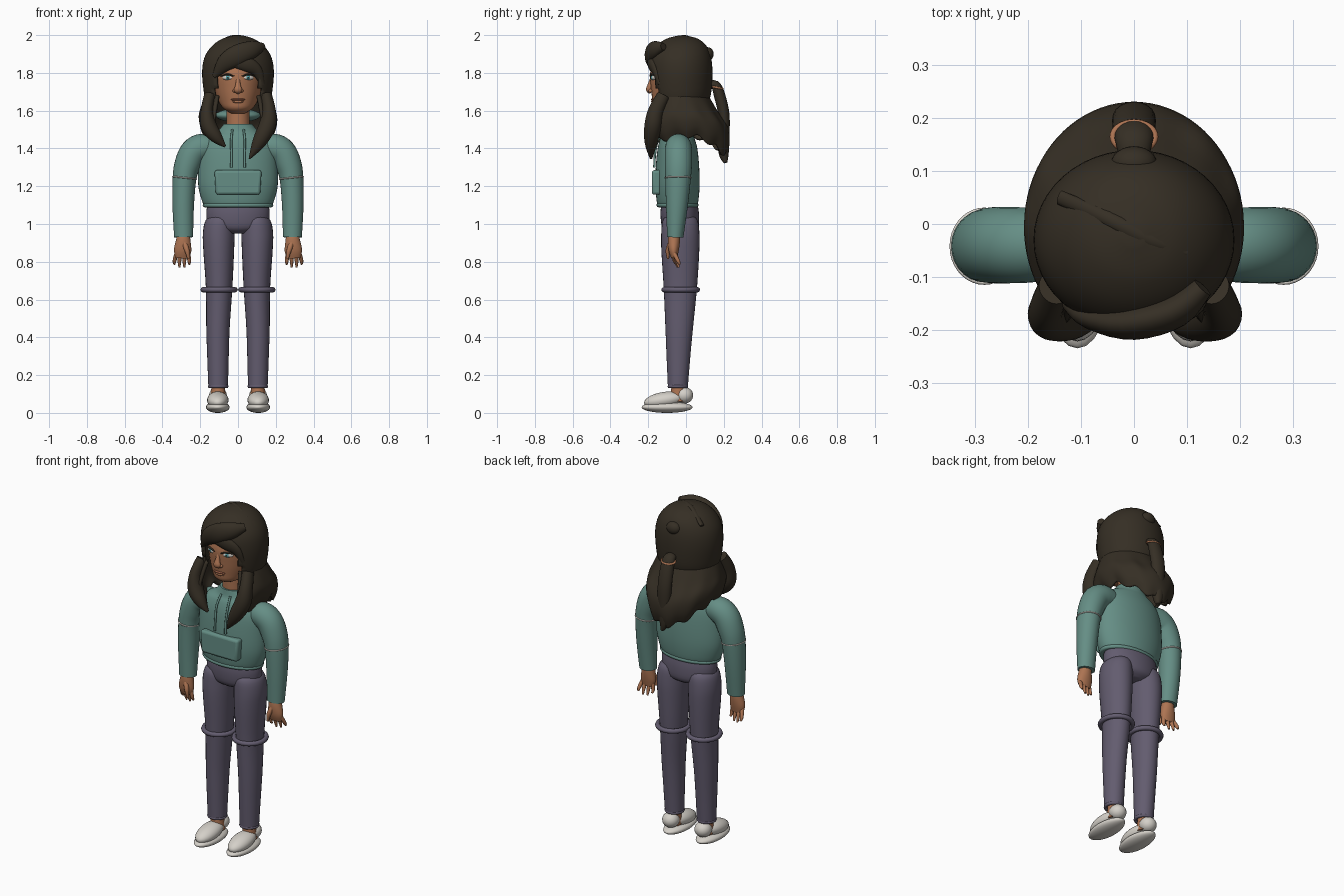
import bpy, bmesh, math
from mathutils import Vector

if "Cube" in bpy.data.objects:
    bpy.data.objects.remove(bpy.data.objects["Cube"])


def material(name, r, g, b):
    m = bpy.data.materials.new(name)
    m.use_nodes = True
    m.diffuse_color = (r, g, b, 1)
    m.node_tree.nodes["Principled BSDF"].inputs["Base Color"].default_value = (r, g, b, 1)
    return m


HAIR = material("dark brown hair", .036, .028, .018)
SKIN = material("warm skin", .42, .175, .085)
TEAL = material("teal cloth", .13, .27, .235)
PANTS = material("purple grey cloth", .125, .108, .16)
WHITE = material("off white", .66, .63, .58)
IRIS = material("blue green iris", .08, .33, .36)
LIP = material("lip brown", .29, .1, .055)
made = []


def finish(name, bm, mat):
    bmesh.ops.recalc_face_normals(bm, faces=bm.faces)
    me = bpy.data.meshes.new(name)
    bm.to_mesh(me)
    bm.free()
    me.materials.append(mat)
    ob = bpy.data.objects.new(name, me)
    bpy.context.collection.objects.link(ob)
    made.append(ob)
    return ob


def spline(points, steps):
    """Catmull-Rom through points of any dimension."""
    out = []
    for i in range(len(points) - 1):
        p0, p1 = points[max(i - 1, 0)], points[i]
        p2, p3 = points[i + 1], points[min(i + 2, len(points) - 1)]
        for k in range(steps):
            t = k / steps
            out.append([b + .5 * t * (c - a + t * (2*a - 5*b + 4*c - d + t * (3*(b - c) + d - a)))
                        for a, b, c, d in zip(p0, p1, p2, p3)])
    return out + [list(points[-1])]


def tube(name, points, mat, n=24, steps=4, ref=(0, 1, 0), flat=False, drop=None):
    """Skin a path of (x, y, z, half width, half depth along ref)."""
    pts = spline(points, steps)
    bm, rings = bmesh.new(), []
    for i, p in enumerate(pts):
        t = Vector(pts[min(i + 1, len(pts) - 1)][:3]) - Vector(pts[max(i - 1, 0)][:3])
        t = Vector((0, 0, 1)) if flat else t.normalized()
        u = Vector(ref)
        u = (u - t * u.dot(t)).normalized()
        v = t.cross(u)
        a, b = max(p[3], .001), max(p[4], .001)
        angles = [math.tau * k / n for k in range(n)]
        rings.append([bm.verts.new(Vector(p[:3]) + v * a * math.cos(q) + u * b * math.sin(q))
                      for q in angles])
    for r, s in zip(rings, rings[1:]):
        for k in range(n):
            bm.faces.new((r[k], r[(k + 1) % n], s[(k + 1) % n], s[k]))
    bm.faces.new(rings[0])
    bm.faces.new(rings[-1])
    if drop:
        bmesh.ops.delete(bm, geom=[f for f in bm.faces if drop(f)], context='FACES')
    return finish(name, bm, mat)


def ball(name, loc, size, mat, rot=(0, 0, 0)):
    bm = bmesh.new()
    bmesh.ops.create_uvsphere(bm, u_segments=24, v_segments=14, radius=1)
    ob = finish(name, bm, mat)
    ob.location, ob.scale, ob.rotation_euler = loc, size, rot
    return ob


def ring(name, loc, rx, ry, thick, mat, rot=(0, 0, 0)):
    bm, n, m = bmesh.new(), 36, 8
    grid = [[bm.verts.new(((rx + thick * math.cos(q)) * math.cos(p),
                           (ry + thick * math.cos(q)) * math.sin(p), thick * math.sin(q)))
             for q in [math.tau * j / m for j in range(m)]]
            for p in [math.tau * i / n for i in range(n)]]
    for i in range(n):
        for j in range(m):
            g, h = grid[i], grid[(i + 1) % n]
            bm.faces.new((g[j], h[j], h[(j + 1) % m], g[(j + 1) % m]))
    ob = finish(name, bm, mat)
    ob.location, ob.rotation_euler = loc, rot


# Hoodie body, hem, pocket, hood and drawstrings
tube("hoodie_body", [(0, -.045, 1.09, .172, .1), (0, -.045, 1.12, .19, .11), (0, -.045, 1.2, .21, .117),
     (0, -.045, 1.3, .21, .115), (0, -.045, 1.4, .2, .105), (0, -.045, 1.46, .165, .088),
     (0, -.042, 1.49, .11, .075), (0, -.04, 1.53, .075, .07)], TEAL, 40, flat=True)
ring("hoodie_hem", (0, -.045, 1.1), .175, .1, .012, TEAL)
bm = bmesh.new()
bmesh.ops.create_cube(bm, size=1)
for v in bm.verts:
    v.co = (v.co.x * (.25 if v.co.z > 0 else .235), v.co.y * .05, v.co.z * .13)
pocket = finish("front_pocket", bm, TEAL)
pocket.location = (0, -.156, 1.22)
bevel = pocket.modifiers.new("round", 'BEVEL')
bevel.width, bevel.segments = .014, 3
ball("hood", (0, .085, 1.575), (.12, .09, .036), TEAL)

# Neck, head and face
tube("neck", [(0, -.04, 1.48, .062, .06), (0, -.045, 1.66, .06, .06)], SKIN, flat=True)
tube("head", [(0, -.085, 1.585, .035, .045), (0, -.085, 1.61, .075, .083), (0, -.057, 1.65, .103, .12),
     (0, -.04, 1.72, .125, .146), (0, -.04, 1.8, .13, .15), (0, -.04, 1.9, .1, .12)], SKIN, 32, flat=True)
tube("nose", [(0, -.178, 1.78, .01, .008), (0, -.19, 1.74, .013, .012), (0, -.197, 1.71, .022, .014),
     (0, -.185, 1.695, .012, .008)], SKIN)
ball("upper_lip", (0, -.174, 1.659, ), (.037, .012, .007), LIP)
ball("lower_lip", (0, -.172, 1.648), (.03, .013, .008), SKIN)

# Hair cap with a face opening
ball_top = [(0, -.03, 1.645, .168, .15), (0, -.03, 1.7, .181, .164), (0, -.03, 1.8, .19, .17),
            (0, -.03, 1.88, .178, .163), (0, -.025, 1.94, .14, .135), (0, -.02, 1.98, .085, .085),
            (0, -.02, 1.998, .02, .02)]


def face_opening(f):
    c = f.calc_center_median()
    return len(f.verts) > 4 and c.z < 1.7 or (c.y < -.09 and abs(c.x) < .12 and c.z < 1.83)


cap = tube("hair_cap", ball_top, HAIR, 48, 5, flat=True, drop=face_opening)
cap.modifiers.new("thickness", 'SOLIDIFY').thickness = .014

# Long hair flaring over the shoulders, open at the front
rows = spline([(0, .165, -.17, .11), (.3, .187, -.205, .165), (.55, .2, -.228, .215),
               (.8, .192, -.215, .222), (1, .17, -.19, .205)], 4)
bm, grid, N = bmesh.new(), [], 64
for i in range(N + 1):
    a = .66 + (math.tau - 1.32) * i / N
    c = math.cos(a)
    low = 1.47 - .11 * max(0, -c) ** 2 - .03 * max(0, c) + .014 * math.sin(11 * a)
    grid.append([bm.verts.new((rx * math.sin(a), (f + b) / 2 - (b - f) / 2 * c, 1.68 + (low - 1.68) * t))
                 for t, rx, f, b in rows])
for g, h in zip(grid, grid[1:]):
    for j in range(len(rows) - 1):
        bm.faces.new((g[j], h[j], h[j + 1], g[j + 1]))
long_hair = finish("long_hair", bm, HAIR)
solid = long_hair.modifiers.new("thickness", 'SOLIDIFY')
solid.thickness, solid.offset = .016, 0

# Front locks, fringe and crown strands
tube("left_lock", [(.15, -.12, 1.68, .03, .035), (.165, -.16, 1.6, .035, .04), (.155, -.175, 1.52, .045, .045),
     (.11, -.185, 1.43, .036, .034), (.06, -.185, 1.345, .004, .006)], HAIR)
tube("right_lock", [(-.15, -.12, 1.68, .03, .035), (-.165, -.16, 1.6, .032, .04), (-.155, -.175, 1.52, .042, .045),
     (-.115, -.185, 1.46, .033, .034), (-.068, -.185, 1.41, .006, .008)], HAIR)
tube("swept_fringe", [(.13, -.12, 1.94, .02, .02), (.08, -.165, 1.925, .045, .03), (0, -.187, 1.895, .055, .032),
     (-.07, -.177, 1.85, .045, .025), (-.125, -.15, 1.78, .012, .014)], HAIR)
tube("side_fringe", [(-.02, -.185, 1.87, .04, .02), (.05, -.18, 1.845, .04, .022), (.1, -.16, 1.81, .03, .02),
     (.13, -.135, 1.74, .012, .014)], HAIR)
tube("crown_strand", [(-.14, .05, 1.925, .008, .014), (-.05, .01, 1.982, .012, .016),
     (.03, -.03, 1.985, .012, .016), (.1, -.055, 1.965, .004, .006)], HAIR, 12)

# Bun, ponytail and hair band at the back
ball("bun", (0, .115, 1.9), (.043, .032, .036), HAIR)
tube("ponytail", [(0, .11, 1.735, .025, .02), (0, .155, 1.735, .035, .025), (0, .178, 1.68, .04, .03),
     (0, .2, 1.58, .041, .03), (0, .2, 1.46, .036, .03), (0, .2, 1.37, .028, .026),
     (.01, .21, 1.325, .008, .01)], HAIR, ref=(0, 1, .3))
ring("hair_band", (0, .165, 1.722), .04, .028, .006, SKIN, (-.2, 0, 0))

# Hips
tube("hips", [(0, -.035, 1.11, .16, .095), (0, -.033, 1.05, .168, .102), (0, -.03, .98, .15, .095),
     (0, -.03, .95, .06, .06)], PANTS, 36, flat=True)

# Everything that comes in pairs
for s, side in ((1, "left"), (-1, "right")):
    def pair(name, points, mat, **kw):
        return tube(side + "_" + name, [(s * p[0], *p[1:]) for p in points], mat, **kw)

    eye_turn = (0, 0, s * .4)
    ball(side + "_eye", (s * .055, -.171, 1.775), (.03, .012, .013), WHITE, eye_turn)
    ball(side + "_iris", (s * .054, -.178, 1.775), (.013, .008, .012), IRIS, eye_turn)
    ball(side + "_pupil", (s * .054, -.184, 1.775), (.005, .004, .005), HAIR, eye_turn)
    pair("lashes", [(.02, -.188, 1.782, .003, .005), (.055, -.183, 1.792, .005, .006),
         (.092, -.155, 1.783, .003, .005)], HAIR, n=10)
    ball(side + "_nostril", (s * .017, -.187, 1.705), (.012, .012, .01), SKIN)
    pair("drawstring", [(.03, -.115, 1.5, .006, .006), (.036, -.15, 1.44, .006, .006),
         (.034, -.165, 1.36, .006, .006), (.035, -.167, 1.3, .007, .007)], TEAL, n=10)

    # Sleeve, elbow seam and hand
    pair("sleeve", [(.13, -.04, 1.405, .06, .06), (.19, -.04, 1.405, .073, .07), (.235, -.04, 1.38, .073, .072),
         (.265, -.04, 1.32, .07, .072), (.283, -.042, 1.245, .063, .068), (.29, -.048, 1.1, .057, .058),
         (.288, -.057, .93, .05, .043)], TEAL, n=28)
    ring(side + "_elbow_seam", (s * .283, -.042, 1.245), .062, .069, .004, WHITE, (0, s * -.1, 0))
    pair("palm", [(.288, -.06, .96, .03, .028), (.29, -.064, .91, .039, .032), (.293, -.065, .86, .046, .027),
         (.294, -.062, .82, .036, .016)], SKIN)
    for i in range(4):
        x, tip = .264 + .02 * i, .258 + .026 * i
        drop = .768 + .008 * (i - 1.5) ** 2
        pair("finger_%d" % (i + 1), [(x, -.065, .85, .011, .012), (tip, -.06 + .006 * i, .805, .01, .01),
             (tip, -.05 + .006 * i, drop, .005, .005)], SKIN, n=12)
    pair("thumb", [(.285, -.08, .9, .015, .015), (.27, -.096, .86, .013, .012),
         (.262, -.095, .815, .006, .006)], SKIN, n=12)

    # Trouser leg, knee roll and ankle
    pair("leg", [(.09, -.032, 1.05, .04, .06), (.096, -.031, 1.02, .075, .092), (.102, -.03, .95, .084, .101),
         (.102, -.03, .85, .081, .1), (.1, -.03, .66, .07, .088), (.106, -.036, .45, .062, .073),
         (.106, -.04, .3, .057, .063), (.105, -.043, .14, .052, .053)], PANTS, flat=True, n=28)
    ring(side + "_knee_roll", (s * .1, -.028, .652), .085, .089, .014, PANTS)
    ring(side + "_trouser_cuff", (s * .105, -.043, .14), .046, .046, .009, PANTS)
    pair("ankle", [(.105, -.04, .16, .035, .035), (.105, -.04, .06, .04, .045)], SKIN, flat=True)

    # Shoe
    ball(side + "_sole", (s * .107, -.1, .03), (.063, .135, .03), WHITE)
    ball(side + "_shoe_upper", (s * .107, -.115, .068), (.057, .108, .043), WHITE, (.15, 0, 0))
    ball(side + "_shoe_heel", (s * .106, -.01, .093), (.047, .048, .044), WHITE)

bpy.ops.object.select_all(action='DESELECT')
for ob in made:
    ob.select_set(True)
bpy.context.view_layer.objects.active = made[0]
bpy.ops.object.shade_smooth_by_angle(angle=math.radians(50))
